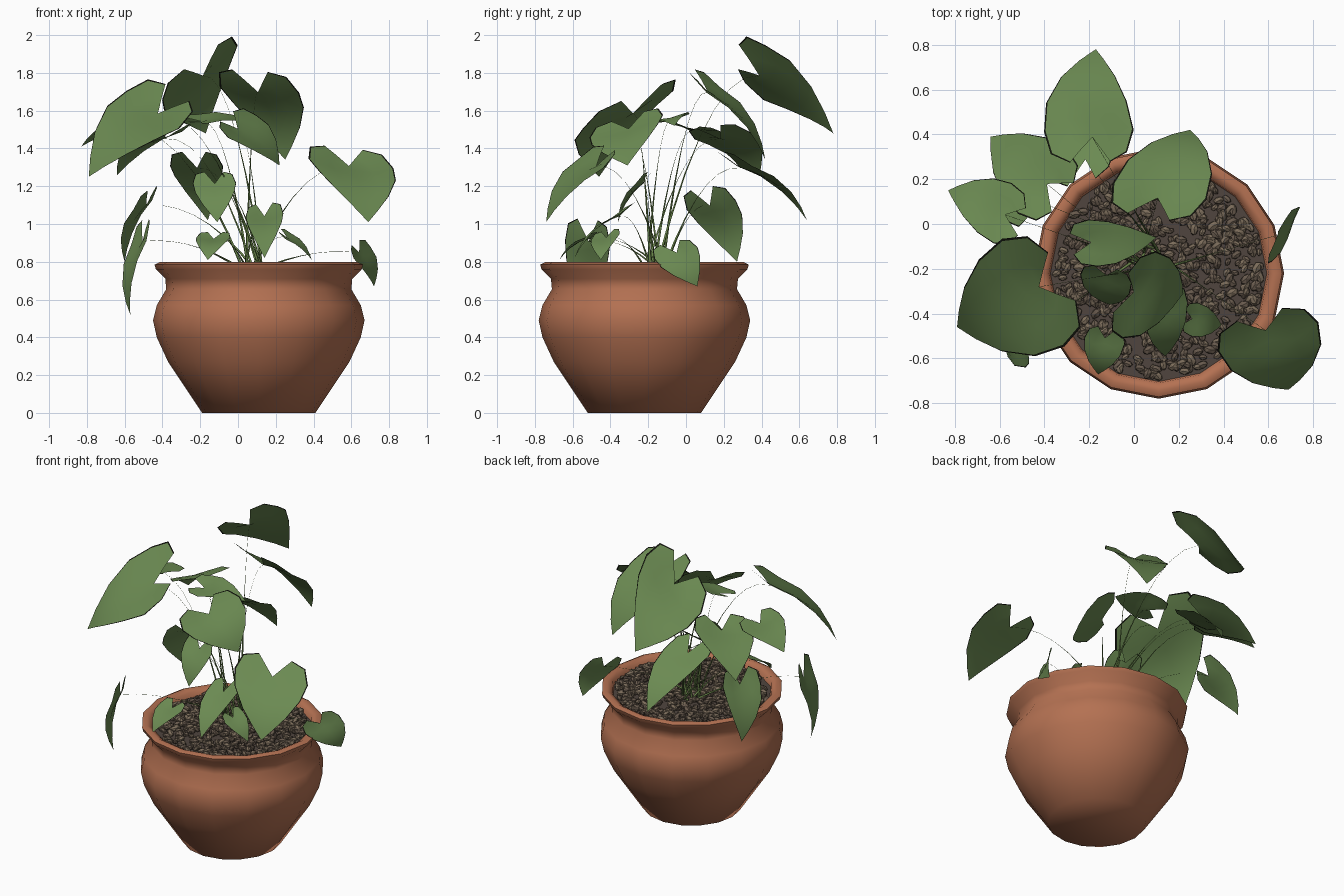
import bpy, bmesh, math, random
from mathutils import Vector, Matrix

if "Cube" in bpy.data.objects:
    bpy.data.objects.remove(bpy.data.objects["Cube"])

random.seed(4)
CX, CY = 0.11, -0.22          # pot axis


def material(name, rgb):
    m = bpy.data.materials.new(name)
    lin = [((c / 255 + 0.055) / 1.055) ** 2.4 for c in rgb]
    m.diffuse_color = (*lin, 1)
    m.use_nodes = True
    m.node_tree.nodes["Principled BSDF"].inputs["Base Color"].default_value = m.diffuse_color
    return m


TERRACOTTA = material("terracotta", (180, 113, 82))
LEAF = material("leaf_green", (107, 138, 82))
LEAF_EDGE = material("leaf_edge_black", (22, 24, 16))
STEM = material("stem_green", (106, 134, 74))
SOIL = material("dark_soil", (80, 69, 62))
PEBBLE = material("pebble_brown", (124, 109, 91))
PEBBLE_DARK = material("pebble_dark_brown", (104, 90, 77))


def make_object(name, bm, mats, smooth=None):
    me = bpy.data.meshes.new(name)
    bm.to_mesh(me)
    bm.free()
    ob = bpy.data.objects.new(name, me)
    bpy.context.collection.objects.link(ob)
    for m in mats:
        me.materials.append(m)
    if smooth:
        bpy.ops.object.select_all(action='DESELECT')
        ob.select_set(True)
        bpy.context.view_layer.objects.active = ob
        bpy.ops.object.shade_smooth_by_angle(angle=math.radians(smooth))
    return ob


# Pot: lathed profile with a closed base
def make_pot(sides=16):
    profile = [(0.30, 0), (0.48, 0.27), (0.54, 0.40), (0.56, 0.49), (0.54, 0.57),
               (0.49, 0.655), (0.495, 0.71), (0.545, 0.76), (0.552, 0.785),
               (0.525, 0.798), (0.49, 0.78), (0.48, 0.73)]
    bm = bmesh.new()
    rings = []
    for r, z in profile:
        rings.append([bm.verts.new((CX + r * math.cos(2 * math.pi * i / sides),
                                    CY + r * math.sin(2 * math.pi * i / sides), z))
                      for i in range(sides)])
    for a, b in zip(rings, rings[1:]):
        for i in range(sides):
            j = (i + 1) % sides
            bm.faces.new((a[i], a[j], b[j], b[i]))
    bm.faces.new(rings[0][::-1])
    make_object("pot", bm, [TERRACOTTA], 75)


# Soil disc and the gravel scattered on it
def make_soil():
    bm = bmesh.new()
    bmesh.ops.create_circle(bm, cap_ends=True, segments=16, radius=0.483,
                            matrix=Matrix.Translation((CX, CY, 0.75)))
    make_object("soil", bm, [SOIL])
    bm = bmesh.new()
    for k in range(720):
        r, a = 0.46 * math.sqrt(random.random()), random.uniform(0, 2 * math.pi)
        s = random.uniform(0.015, 0.026)
        mat = (Matrix.Translation((CX + r * math.cos(a), CY + r * math.sin(a),
                                   random.uniform(0.755, 0.77)))
               @ Matrix.Rotation(random.uniform(0, 6.28), 4, 'Z')
               @ Matrix.Rotation(random.uniform(-0.4, 0.4), 4, 'X')
               @ Matrix.Diagonal((s * 0.8, s * 1.3, s * 0.7, 1)))
        n = len(bm.faces)
        bmesh.ops.create_icosphere(bm, subdivisions=1, radius=1, matrix=mat)
        bm.faces.ensure_lookup_table()
        for f in bm.faces[n:]:
            f.material_index = k % 2
    make_object("gravel", bm, [PEBBLE, PEBBLE_DARK])


# Heart-shaped leaf through a tip and two side points; returns the notch position
HEART = [(0.0, 0.45, -0.30), (0.12, 0.85, -0.22), (0.3, 1, 0.02), (0.5, 0.9, 0.3),
         (0.7, 0.6, 0.6), (0.87, 0.27, 0.83), (1, 0, 1)]   # rib u, edge v, edge u


def make_leaf(name, tip, left, right):
    tip, left, right = Vector(tip), Vector(left), Vector(right)
    mid = (left + right) / 2
    along, across = tip - mid, (right - left) / 2
    n = across.cross(along).normalized()
    if n.z < 0:
        n.negate()

    def point(v, u):
        arch = 0.45 * max(u, 0) * (1 - u) * along.length
        fold = -0.12 * (1 - abs(v)) * across.length * (1 - max(u, 0))
        droop = -0.25 * along.length * min(u, 0) ** 2
        return mid + across * v + along * u + n * (arch + fold + droop)

    bm = bmesh.new()
    rib = [bm.verts.new(point(0, um)) for um, _, _ in HEART]
    for side in (-1, 1):
        rows = [rib]
        for t in (0.5, 0.965, 1):       # middle, inner border, outer edge
            rows.append([bm.verts.new(point(side * ve * t, um + (ue - um) * t))
                         for um, ve, ue in HEART[:-1]] + [rib[-1]])
        for k, (a, b) in enumerate(zip(rows, rows[1:])):
            for i in range(len(HEART) - 1):
                loop = list(dict.fromkeys((a[i], b[i], b[i + 1], a[i + 1])))
                bm.faces.new(loop).material_index = int(k == 2)
    bm.normal_update()
    for f in bm.faces:
        if f.normal.dot(n) < 0:
            f.normal_flip()
    make_object(name, bm, [LEAF, LEAF_EDGE], 60)
    return point(0, 0)


# Thin arching stalk from the soil to the leaf notch
def make_stem(name, end, k):
    a = 2.4 * k
    start = Vector((0.08 + 0.05 * math.cos(a), -0.16 + 0.05 * math.sin(a), 0.75))
    bend = Vector((start.x * 0.5 + end.x * 0.5, start.y * 0.5 + end.y * 0.5, end.z + 0.03))
    cu = bpy.data.curves.new(name, 'CURVE')
    cu.dimensions = '3D'
    cu.bevel_depth = 0.008
    cu.bevel_resolution = 0
    sp = cu.splines.new('POLY')
    sp.points.add(7)
    for i, p in enumerate(sp.points):
        t = i / 7
        p.co = (*(start * (1 - t) ** 2 + bend * 2 * t * (1 - t) + end * t * t), 1)
        p.radius = max(0.1, 1 - 1.8 * t)
    cu.materials.append(STEM)
    bpy.context.collection.objects.link(bpy.data.objects.new(name, cu))


# Each leaf: tip, then its two widest points
UPPER = [
    ((-0.17, 0.78, 1.48), (-0.40, 0.40, 1.66), (0.0, 0.41, 1.95)),      # top back
    ((0.25, 0.42, 1.34), (-0.10, 0.17, 1.73), (0.32, 0.10, 1.70)),      # back right
    ((-0.64, 0.39, 1.26), (-0.51, 0.04, 1.45), (-0.29, 0.33, 1.49)),    # back left
    ((-0.16, 0.64, 1.02), (-0.36, 0.26, 1.31), (-0.08, 0.34, 1.31)),    # lower back
    ((-0.83, 0.15, 1.41), (-0.62, -0.09, 1.53), (-0.54, 0.18, 1.49)),   # far left
    ((-0.79, -0.46, 1.25), (-0.58, -0.06, 1.71), (-0.30, -0.54, 1.51)), # big front left
    ((0.69, -0.74, 1.01), (0.37, -0.56, 1.35), (0.82, -0.43, 1.30)),    # front right
    ((0.10, -0.06, 1.52), (-0.17, -0.19, 1.53), (-0.21, 0.02, 1.58)),   # centre
    ((0.22, -0.31, 1.31), (-0.06, -0.51, 1.46), (0.09, -0.12, 1.58)),   # centre front
]
LOWER = [
    ((-0.57, -0.50, 0.52), (-0.48, -0.64, 0.92), (-0.56, -0.40, 0.90)), # hanging left
    ((0.72, 0.06, 0.67), (0.61, -0.17, 0.82), (0.70, 0.06, 0.88)),      # hanging right
    ((-0.60, 0.27, 0.80), (-0.55, 0.0, 1.08), (-0.45, 0.26, 1.13)),     # low back left
    ((0.14, -0.59, 0.82), (0.04, -0.38, 1.04), (0.24, -0.34, 1.06)),    # low front
    ((-0.11, -0.36, 1.01), (-0.24, -0.22, 1.22), (-0.01, -0.26, 1.22)), # mid front
    ((-0.16, -0.67, 0.81), (-0.22, -0.50, 0.93), (-0.04, -0.53, 0.93)), # small front left
    ((0.39, -0.45, 0.81), (0.25, -0.50, 0.92), (0.28, -0.35, 0.95)),    # small front right
]

make_pot()
make_soil()
for k, (label, pts) in enumerate([("upper", p) for p in UPPER] + [("lower", p) for p in LOWER]):
    make_stem(f"stem_{k + 1}", make_leaf(f"{label}_leaf_{k + 1}", *pts), k)
